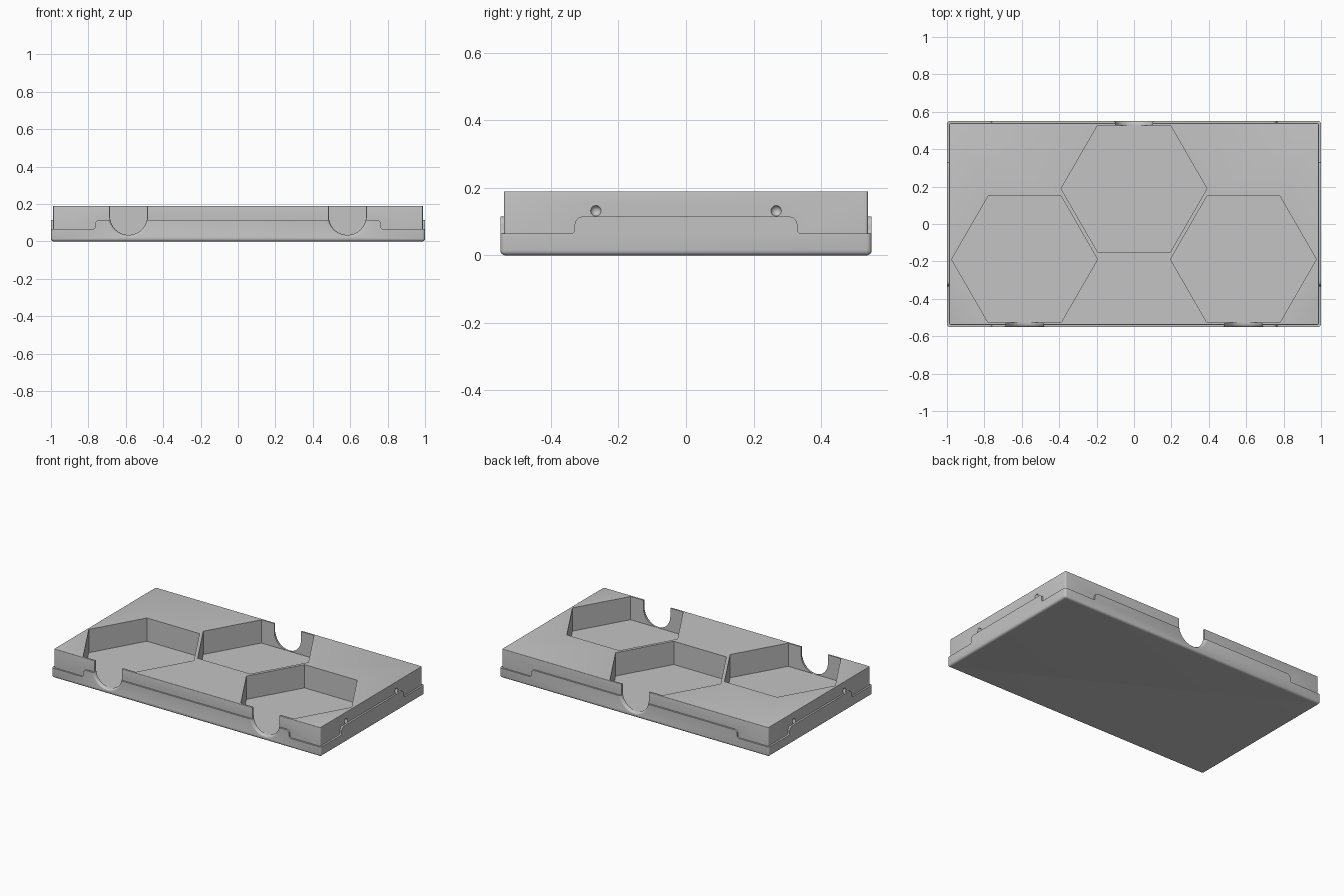
import bpy, bmesh, math
from mathutils import Vector

if "Cube" in bpy.data.objects:
    bpy.data.objects.remove(bpy.data.objects["Cube"])

grey = bpy.data.materials.new("light grey plastic")
grey.diffuse_color = (0.55, 0.55, 0.55, 1)
grey.use_nodes = True
grey.node_tree.nodes["Principled BSDF"].inputs["Base Color"].default_value = grey.diffuse_color


def finish(name, bm):
    bmesh.ops.recalc_face_normals(bm, faces=bm.faces)
    me = bpy.data.meshes.new(name)
    bm.to_mesh(me)
    bm.free()
    ob = bpy.data.objects.new(name, me)
    me.materials.append(grey)
    bpy.context.collection.objects.link(ob)
    return ob


def loft(name, rings):
    """Closed solid through matching rings of points."""
    bm = bmesh.new()
    vs = [[bm.verts.new(p) for p in r] for r in rings]
    n = len(vs[0])
    for a, b in zip(vs, vs[1:]):
        for i in range(n):
            j = (i + 1) % n
            bm.faces.new((a[i], a[j], b[j], b[i]))
    bm.faces.new(vs[0])
    bm.faces.new(vs[-1])
    return finish(name, bm)


def box(name, hx, hy, z0, z1, corner, bottom=0, top=0):
    """Box with separately rounded vertical, bottom and top edges."""
    bm = bmesh.new()
    bmesh.ops.create_cube(bm, size=1)
    for v in bm.verts:
        v.co = Vector((v.co.x * 2 * hx, v.co.y * 2 * hy, z0 + (v.co.z + 0.5) * (z1 - z0)))

    def round_edges(test, r, seg):
        es = [e for e in bm.edges if test(e.verts[0].co, e.verts[1].co)]
        bmesh.ops.bevel(bm, geom=es, offset=r, segments=seg, profile=0.5, affect='EDGES')

    round_edges(lambda a, b: abs(a.z - b.z) > 0.01, corner, 4)
    for z, r in ((z0, bottom), (z1, top)):
        if r:
            round_edges(lambda a, b: abs(a.z - z) < 1e-5 and abs(b.z - z) < 1e-5, r, 4)
    return finish(name, bm)


def boolean(ob, other, op):
    m = ob.modifiers.new(op.lower(), 'BOOLEAN')
    m.operation, m.object, m.solver = op, other, 'EXACT'
    bpy.context.view_layer.objects.active = ob
    bpy.ops.object.modifier_apply(modifier=m.name)
    bpy.data.objects.remove(other)


def arc(cx, cz, r, a0, a1, n=6):
    return [(cx + r * math.cos(math.radians(a0 + (a1 - a0) * i / n)),
             cz + r * math.sin(math.radians(a0 + (a1 - a0) * i / n))) for i in range(n + 1)]


def lip_outline(half, low, high=0.115):
    """Low at the ends, stepping up through two fillets to a raised middle."""
    step = (arc(half + 0.012, low + 0.012, 0.012, 270, 180)
            + arc(half - 0.025, high - 0.025, 0.025, 0, 90))
    right = [(1.5, -0.1), (1.5, low)] + step
    return right + [(-u, z) for u, z in reversed(right)]


# outer base: rounded tray whose rim is raised in the middle of every side
tray = box("storage_tray", 1.0, 0.55, 0, 0.14, 0.015, bottom=0.015)
front_lip = lip_outline(0.765, 0.065)
side_lip = lip_outline(0.33, 0.0645)
rim = loft("rim_shape", [[(u, y, z) for u, z in front_lip] for y in (-1.2, 1.2)])
rim_side = loft("rim_side", [[(x, u, z) for u, z in side_lip] for x in (-1.4, 1.4)])
boolean(rim, rim_side, 'UNION')
boolean(tray, rim, 'INTERSECT')

# inner body standing above the rim
boolean(tray, box("body", 0.988, 0.539, 0.03, 0.19, 0.008, top=0.003), 'UNION')

# hexagonal pockets, each with a finger notch through the nearest long wall
FLOOR, R = 0.034, 0.39
for cx, cy, side in ((-0.585, -0.189, -1), (0.585, -0.189, -1), (0, 0.189, 1)):
    hexagon = [(cx + R * math.cos(k * math.pi / 3), cy + R * math.sin(k * math.pi / 3))
               for k in range(6)]
    pocket = loft("pocket", [[(x, y, z) for x, y in hexagon] for z in (FLOOR, 0.3)])
    boolean(tray, pocket, 'DIFFERENCE')

    rings = []
    sections = [(0.49, 0.0)]
    for i in range(7):      # flare that rounds over the outer edge of the notch
        a = i / 6 * math.pi / 2
        sections.append((0.527 + 0.023 * math.sin(a), 0.012 * (1 - math.cos(a))))
    sections.append((0.60, 0.012))
    for y, grow in sections:
        r = 0.0995 + grow
        u = [(r, 0.3)] + arc(0, FLOOR + 0.1, r, 0, -180, 24) + [(-r, 0.3)]
        rings.append([(cx + x, side * y, z) for x, z in u])
    boolean(tray, loft("finger_notch", rings), 'DIFFERENCE')

# round snap dimples on the short sides
for sx in (-1, 1):
    for sy in (-1, 1):
        bm = bmesh.new()
        bmesh.ops.create_uvsphere(bm, u_segments=20, v_segments=12, radius=0.016)
        bmesh.ops.translate(bm, verts=bm.verts, vec=(sx * 0.991, sy * 0.267, 0.132))
        boolean(tray, finish("dimple", bm), 'DIFFERENCE')

bpy.ops.object.select_all(action='DESELECT')
tray.select_set(True)
bpy.context.view_layer.objects.active = tray
bpy.ops.object.shade_smooth_by_angle(angle=math.radians(30))
